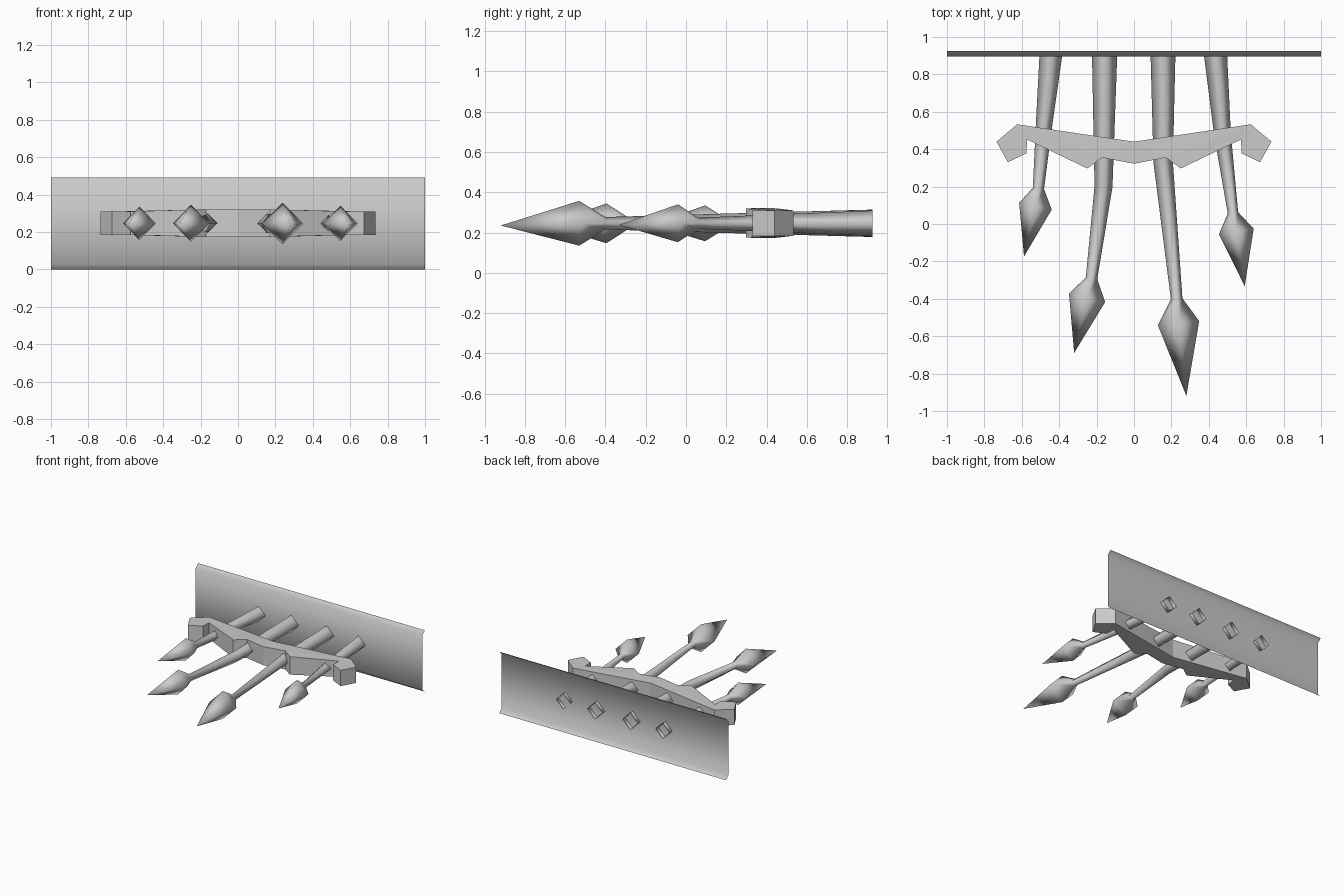
import bpy, bmesh
from mathutils import Vector

if "Cube" in bpy.data.objects:
    bpy.data.objects.remove(bpy.data.objects["Cube"])


def make_object(name, bm, smooth):
    mesh = bpy.data.meshes.new(name)
    bm.to_mesh(mesh)
    bm.free()
    for p in mesh.polygons:
        p.use_smooth = smooth
    obj = bpy.data.objects.new(name, mesh)
    bpy.context.collection.objects.link(obj)
    return obj


def spear(name, stations, tip):
    """Four-sided open tube through (x, y, half_width) stations, closed to a point."""
    bm = bmesh.new()
    centres = [Vector((x, y, 0.246)) for x, y, r in stations] + [Vector(tip)]
    rings = []
    for i, (x, y, r) in enumerate(stations):
        if i == 0:
            side = Vector((1, 0, 0))
        else:
            d = centres[i + 1] - centres[i - 1]
            side = Vector((-d.y, d.x, 0)).normalized()
        up = Vector((0, 0, 1))
        rings.append([bm.verts.new(centres[i] + v * r) for v in (side, up, -side, -up)])
    for a, b in zip(rings, rings[1:]):
        for k in range(4):
            n = (k + 1) % 4
            bm.faces.new((a[k], a[n], b[n], b[k]))
    end = bm.verts.new(tip)
    for k in range(4):
        bm.faces.new((rings[-1][k], rings[-1][(k + 1) % 4], end))
    bmesh.ops.recalc_face_normals(bm, faces=bm.faces)
    return make_object(name, bm, True)


# Back plate: thin sheet with lips bent backwards along top and bottom
bm = bmesh.new()
rows = [[bm.verts.new((x, y, z)) for x in (-1, 1)]
        for y, z in ((0.925, 0), (0.895, 0.028), (0.895, 0.462), (0.925, 0.49))]
for a, b in zip(rows, rows[1:]):
    bm.faces.new((a[0], a[1], b[1], b[0]))
make_object("back_plate", bm, True)

# Spikes: shaft root, bend, neck, widest part of the head, then the tip
spear("spike_outer_left",
      [(-0.442, 0.925, 0.062), (-0.481, 0.53, 0.044), (-0.511, 0.19, 0.030),
       (-0.527, 0.095, 0.089)], (-0.588, -0.174, 0.238))
spear("spike_inner_left",
      [(-0.157, 0.925, 0.068), (-0.163, 0.20, 0.048), (-0.227, -0.29, 0.031),
       (-0.251, -0.395, 0.099)], (-0.320, -0.69, 0.236))
spear("spike_inner_right",
      [(0.155, 0.925, 0.067), (0.156, 0.33, 0.052), (0.228, -0.40, 0.031),
       (0.238, -0.53, 0.111)], (0.280, -0.92, 0.235))
spear("spike_outer_right",
      [(0.434, 0.925, 0.063), (0.473, 0.48, 0.045), (0.529, 0.06, 0.028),
       (0.547, -0.04, 0.094)], (0.592, -0.333, 0.238))

# Crossbar: half outline seen from above, thicker in the middle, mirrored
outline = [(0, 0.44), (0.625, 0.533), (0.735, 0.44), (0.674, 0.33), (0.575, 0.378),
           (0.572, 0.452), (0.25, 0.297), (0.17, 0.355), (0, 0.322)]
bm = bmesh.new()


def half_height(x):
    return 0.074 - 0.011 * min(max((x - 0.17) / 0.4, 0), 1)


top = [bm.verts.new((x, y, 0.247 + half_height(x))) for x, y in outline]
bottom = [bm.verts.new((x, y, 0.247 - half_height(x))) for x, y in outline]
caps = [bm.faces.new(top), bm.faces.new(bottom)]
for i in range(len(outline) - 1):
    bm.faces.new((top[i], top[i + 1], bottom[i + 1], bottom[i]))
bmesh.ops.recalc_face_normals(bm, faces=bm.faces)
bmesh.ops.triangulate(bm, faces=caps)
bar = make_object("crossbar", bm, False)
mirror = bar.modifiers.new("mirror", "MIRROR")
mirror.use_axis[0] = True
